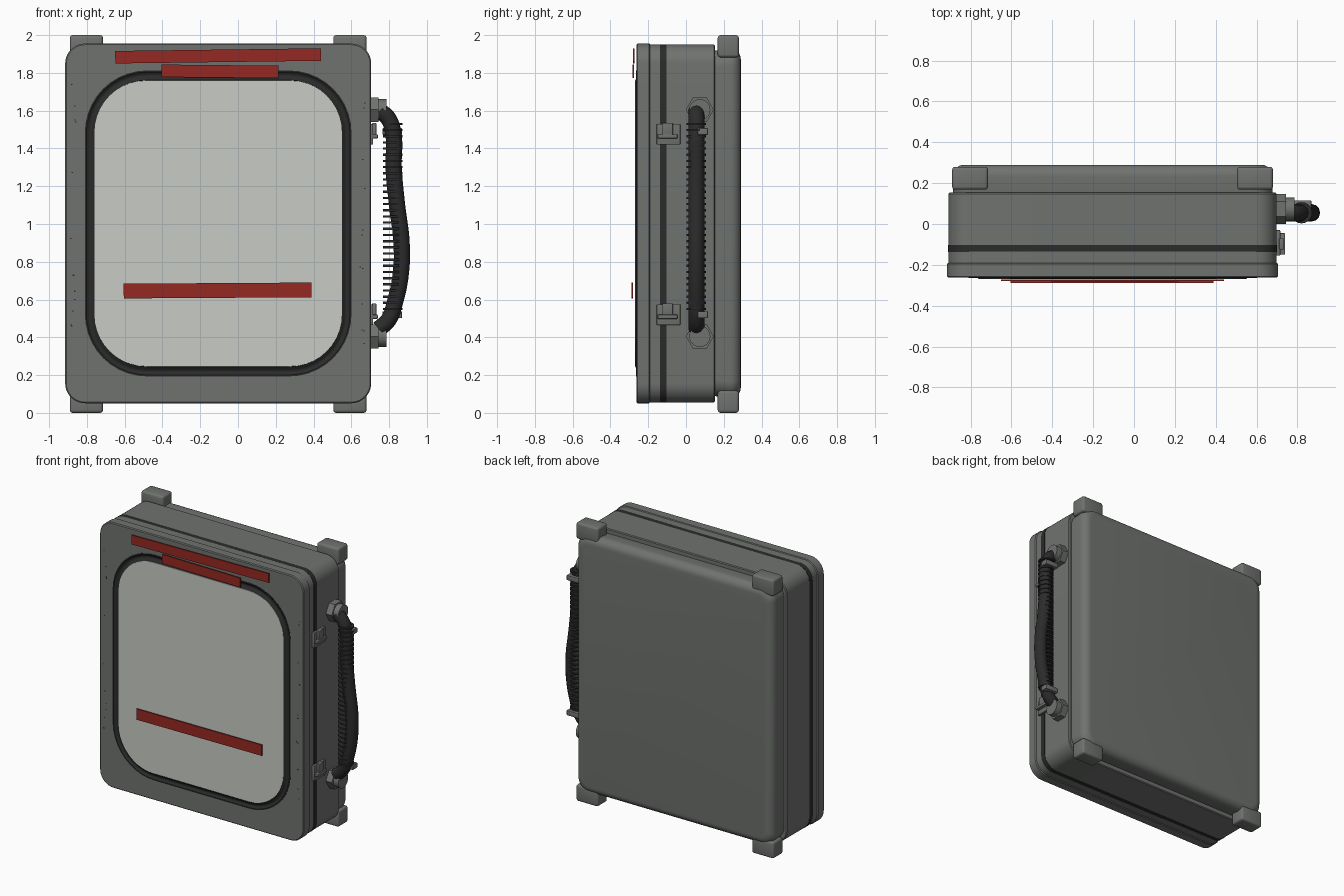
import bpy, bmesh, math, random
from mathutils import Vector, Matrix

if "Cube" in bpy.data.objects:
    bpy.data.objects.remove(bpy.data.objects["Cube"])

random.seed(4)
CX, CZ = -0.105, 1.003        # centre of the case in x and z


def material(name, rgb):
    m = bpy.data.materials.new(name)
    m.diffuse_color = (*rgb, 1)
    m.use_nodes = True
    m.node_tree.nodes["Principled BSDF"].inputs["Base Color"].default_value = m.diffuse_color
    return m


GREY = material("case grey", (0.16, 0.17, 0.16))
DARK = material("rubber black", (0.024, 0.024, 0.024))
PALE = material("screen pale grey", (0.58, 0.60, 0.56))
RED = material("stripe red", (0.30, 0.022, 0.016))


def finish(name, bm, mat, angle=35):
    bmesh.ops.recalc_face_normals(bm, faces=bm.faces)
    me = bpy.data.meshes.new(name)
    bm.to_mesh(me)
    bm.free()
    me.materials.append(mat)
    ob = bpy.data.objects.new(name, me)
    bpy.context.collection.objects.link(ob)
    bpy.ops.object.select_all(action='DESELECT')
    ob.select_set(True)
    bpy.context.view_layer.objects.active = ob
    bpy.ops.object.shade_smooth_by_angle(angle=math.radians(angle))
    return ob


def outline(bm, w, h, r, y, n=10):
    """Rounded rectangle of half width w and half height h at depth y."""
    vs = []
    for k, (sx, sz) in enumerate([(1, 1), (-1, 1), (-1, -1), (1, -1)]):
        for i in range(n + 1):
            a = math.pi / 2 * (k + i / n)
            vs.append(bm.verts.new((CX + sx * (w - r) + r * math.cos(a), y,
                                    CZ + sz * (h - r) + r * math.sin(a))))
    return vs


def loft(name, layers, mat, start=True, end=True, closed=False):
    bm = bmesh.new()
    loops = [outline(bm, *l) for l in layers]
    pairs = list(zip(loops, loops[1:]))
    if closed:
        pairs.append((loops[-1], loops[0]))
    for a, b in pairs:
        for i in range(len(a)):
            j = (i + 1) % len(a)
            bm.faces.new((a[i], a[j], b[j], b[i]))
    if start and not closed:
        bm.faces.new(loops[0])
    if end and not closed:
        bm.faces.new(loops[-1])
    return finish(name, bm, mat)


def box(name, lo, hi, mat, bevel=0.0, turn=0.0):
    lo, hi = Vector(lo), Vector(hi)
    bm = bmesh.new()
    bmesh.ops.create_cube(bm, size=1)
    bmesh.ops.scale(bm, vec=hi - lo, verts=bm.verts)
    if bevel:
        bmesh.ops.bevel(bm, geom=bm.edges[:], offset=bevel, segments=3,
                        profile=0.5, affect='EDGES')
    bmesh.ops.rotate(bm, matrix=Matrix.Rotation(turn, 3, 'Y'), verts=bm.verts)
    bmesh.ops.translate(bm, vec=(lo + hi) / 2, verts=bm.verts)
    return finish(name, bm, mat)


def cylinder(name, centre, r, depth, axis, sides, mat):
    bm = bmesh.new()
    bmesh.ops.create_cone(bm, cap_ends=True, segments=sides, radius1=r,
                          radius2=r, depth=depth)
    if axis == 'X':
        bmesh.ops.rotate(bm, matrix=Matrix.Rotation(math.pi / 2, 3, 'Y'), verts=bm.verts)
    bmesh.ops.translate(bm, vec=centre, verts=bm.verts)
    return finish(name, bm, mat)


# Lid: front frame with a window opening, stepped towards the seal
loft("lid", [(0.795, 0.94, 0.095, -0.13), (0.803, 0.947, 0.10, -0.135),
             (0.803, 0.947, 0.10, -0.19), (0.81, 0.952, 0.105, -0.195),
             (0.81, 0.952, 0.105, -0.256), (0.804, 0.946, 0.10, -0.262),
             (0.706, 0.81, 0.33, -0.262), (0.706, 0.81, 0.33, -0.235)], GREY)

# Rubber seal between the two halves, then the main shell
loft("case_seal", [(0.805, 0.947, 0.10, -0.138), (0.805, 0.947, 0.10, -0.102)], DARK)
loft("main_shell", [(0.795, 0.94, 0.095, -0.108), (0.803, 0.947, 0.10, -0.103),
                    (0.803, 0.947, 0.10, 0.148), (0.797, 0.941, 0.095, 0.153)], GREY)

# Back shell with a rounded rim
back = [(0.782, 0.913, 0.09, 0.145)]
for i in range(7):
    a = math.pi / 2 * i / 6
    d = 0.055 * (1 - math.cos(a))
    back.append((0.782 - d, 0.925 - d, 0.09 - d * 0.6, 0.235 + 0.055 * math.sin(a)))
loft("back_shell", back, GREY)

# Window gasket with a shallow groove
gasket = [(0.706, 0.81, 0.33, -0.236), (0.706, 0.81, 0.33, -0.264)]
for i in range(7):
    t = i / 6
    d = 0.008 + 0.036 * t
    gasket.append((0.706 - d, 0.81 - d, 0.33 - d, -0.264 + 0.01 * math.sin(math.pi * t)))
gasket += [(0.655, 0.759, 0.28, -0.268), (0.65, 0.754, 0.275, -0.236)]
loft("window_gasket", gasket, DARK, closed=True)

# Pale screen
loft("screen", [(0.655, 0.757, 0.275, -0.24), (0.655, 0.757, 0.275, -0.2695)], PALE)

# Red label stripes: x0, x1, z centre, y, tilt
for i, (x0, x1, z, y, tilt) in enumerate([(-0.65, 0.44, 1.890, -0.276, -0.013),
                                          (-0.405, 0.215, 1.808, -0.278, 0.010),
                                          (-0.605, 0.39, 0.648, -0.284, -0.006)]):
    half = 0.033 if i != 2 else 0.039
    box(f"label_stripe_{i + 1}", (x0, y - 0.004, z - half), (x1, y + 0.004, z + half), RED, turn=tilt)

# Small nicks along both frame edges
for side, x in (("left", -0.872), ("right", 0.658)):
    for i in range(12):
        px, pz = x + random.uniform(-0.015, 0.015), random.uniform(0.3, 1.85)
        box(f"nick_{side}_{i + 1}", (px - 0.004, -0.263, pz - 0.003),
            (px + 0.004, -0.26, pz + 0.003), DARK)

# Corner feet
for sx, side in ((-1, "left"), (1, "right")):
    for sz, level in ((-1, "lower"), (1, "upper")):
        x = CX + sx * 0.6975
        z0, z1 = (0, 0.118) if sz < 0 else (1.882, 2.0)
        box(f"foot_{level}_{side}", (x - 0.0875, 0.168, z0), (x + 0.0875, 0.28, z1), GREY, 0.015)

# Side fittings: hexagonal flange, round socket, handle clamp and latch at both ends
for level, z, s in (("lower", 0.405, -1), ("upper", 1.605, 1)):
    cylinder(f"handle_flange_{level}", (0.72, 0.073, z), 0.074, 0.05, 'X', 6, GREY)
    cylinder(f"handle_socket_{level}", (0.755, 0.073, z), 0.056, 0.06, 'X', 24, GREY)
    zc = z - s * 0.115
    box(f"handle_clamp_{level}", (0.765, 0.062, zc - 0.018), (0.868, 0.116, zc + 0.018), GREY, 0.004)
    zl = 1.475 if s > 0 else 0.52
    box(f"latch_plate_{level}", (0.69, -0.155, zl - 0.055), (0.716, -0.03, zl + 0.055), GREY, 0.004)
    box(f"latch_bar_{level}", (0.71, -0.15, zl - 0.022), (0.74, -0.045, zl), GREY, 0.004)
    box(f"latch_tab_{level}", (0.71, -0.125, zl - 0.005), (0.732, -0.07, zl + 0.06), GREY, 0.004)

# Curved handle tube
curve = bpy.data.curves.new("handle_tube", 'CURVE')
curve.dimensions = '3D'
curve.bevel_depth = 0.043
curve.bevel_resolution = 4
curve.resolution_u = 6
curve.use_fill_caps = True
path = [(0.75, 1.60), (0.795, 1.56), (0.822, 1.48), (0.824, 1.30), (0.842, 1.10),
        (0.866, 0.90), (0.862, 0.74), (0.832, 0.59), (0.795, 0.49), (0.745, 0.445)]
sp = curve.splines.new('BEZIER')
sp.bezier_points.add(len(path) - 1)
for p, (x, z) in zip(sp.bezier_points, path):
    p.co = (x, 0.055, z)
    p.handle_left_type = p.handle_right_type = 'AUTO'
sp.use_smooth = True
curve.materials.append(DARK)
bpy.context.collection.objects.link(bpy.data.objects.new("handle_tube", curve))

# Ribs stacked along the grip
for i in range(31):
    z = 0.55 + i * 0.98 / 30
    cylinder(f"handle_rib_{i + 1}", (0.82, 0.055, z), 0.052, 0.012, 'Z', 20, DARK)
